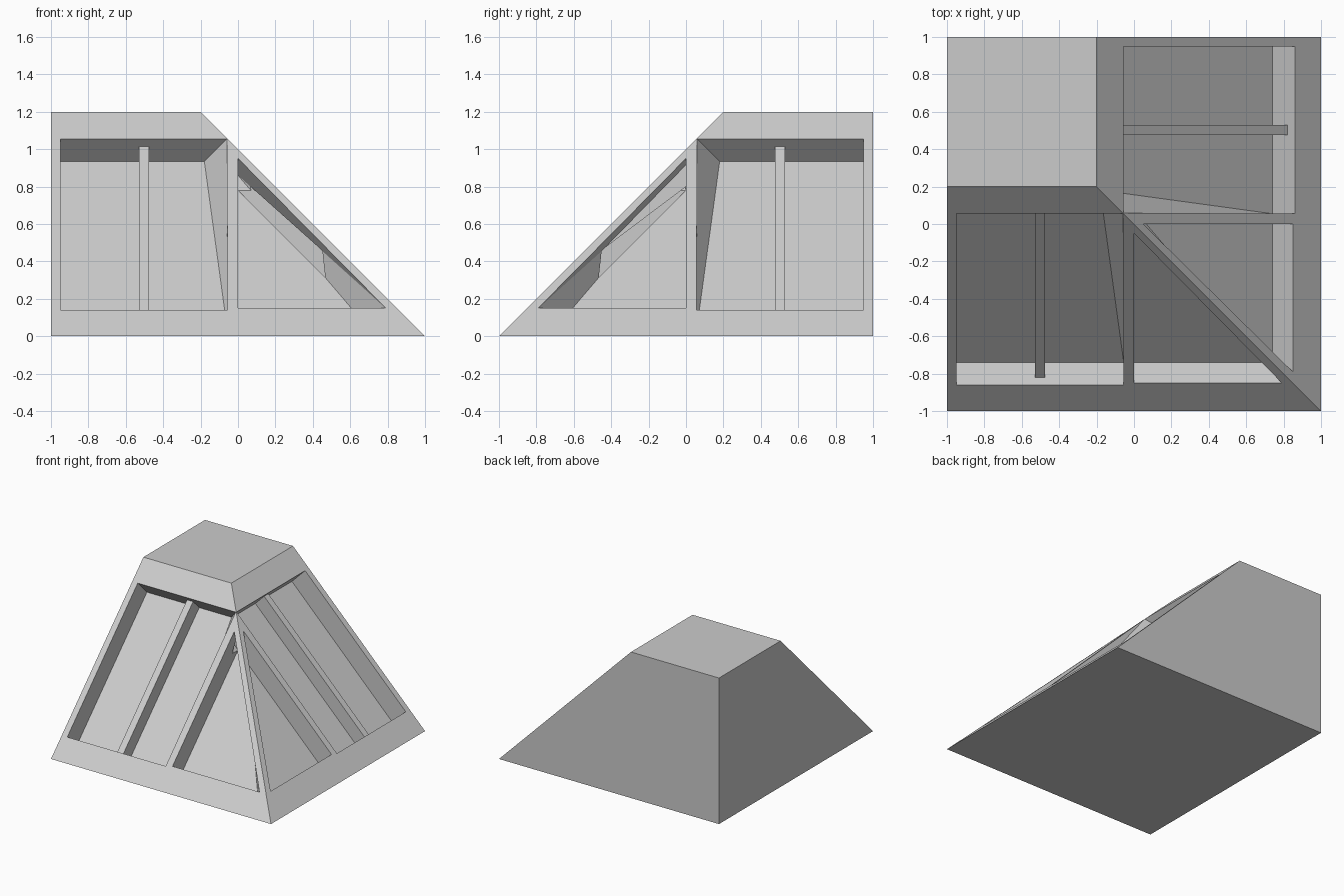
import bpy, bmesh
from mathutils import Vector

if "Cube" in bpy.data.objects:
    bpy.data.objects.remove(bpy.data.objects["Cube"])


def hull(name, points):
    """Convex solid through the given points, with flat faces merged."""
    bm = bmesh.new()
    for p in points:
        bm.verts.new(p)
    bmesh.ops.convex_hull(bm, input=bm.verts[:])
    bmesh.ops.dissolve_limit(bm, angle_limit=0.001, verts=bm.verts[:], edges=bm.edges[:])
    bmesh.ops.recalc_face_normals(bm, faces=bm.faces[:])
    mesh = bpy.data.meshes.new(name)
    bm.to_mesh(mesh)
    bm.free()
    obj = bpy.data.objects.new(name, mesh)
    bpy.context.scene.collection.objects.link(obj)
    return obj


def on_slope(x, z, depth=0.0):
    """Point on the front slope (y = z - 1), sunk at right angles by depth."""
    return Vector((x, z - 1 + depth, z - depth))


def across(points):
    """Reflect front-slope points over the hip onto the right slope."""
    return [Vector((-p.y, -p.x, p.z)) for p in points]


# hip roof corner body
body = hull("roof_corner", [
    (-1, -1, 0), (1, -1, 0), (1, 1, 0), (-1, 1, 0),
    (-1, 0.2, 1.2), (-0.2, 0.2, 1.2), (-0.2, 1, 1.2), (-1, 1, 1.2)])

# wide recess beside the hip
rim = [(-0.95, 0.14), (-0.055, 0.14), (-0.06, 1.055), (-0.95, 1.055)]
panel = [on_slope(x, z, d) for x, z in rim for d in (0, -0.005)]
panel += [on_slope(x, z, 0.12) for x, z in
          [(-0.95, 0.14), (-0.055, 0.14), (-0.18, 1.055), (-0.95, 1.055)]]

# triangular recess under the hip
rim = [(0, 0.15), (0.79, 0.15), (0, 0.95)]
gable = [on_slope(x, z, d) for x, z in rim for d in (0, -0.005)]
gable += [on_slope(x, z, 0.11) for x, z in [(0, 0.15), (0.70, 0.15), (0, 0.97)]]

# cut the four recesses
for n, pts in enumerate([panel, across(panel), gable, across(gable)]):
    cutter = hull(f"recess_cutter_{n}", pts)
    cutter.hide_render = True
    mod = body.modifiers.new("recess", "BOOLEAN")
    mod.operation = "DIFFERENCE"
    mod.solver = "EXACT"
    mod.object = cutter
    bpy.context.view_layer.update()
    mesh = bpy.data.meshes.new_from_object(
        body.evaluated_get(bpy.context.evaluated_depsgraph_get()))
    body.modifiers.clear()
    body.data = mesh
    bpy.data.objects.remove(cutter)

# dividing bar in each wide recess
bar = [on_slope(x, z, d) for x in (-0.53, -0.475)
       for z in (0.135, 1.06) for d in (0.04, 0.125)]
hull("front_bar", bar)
hull("side_bar", across(bar))
